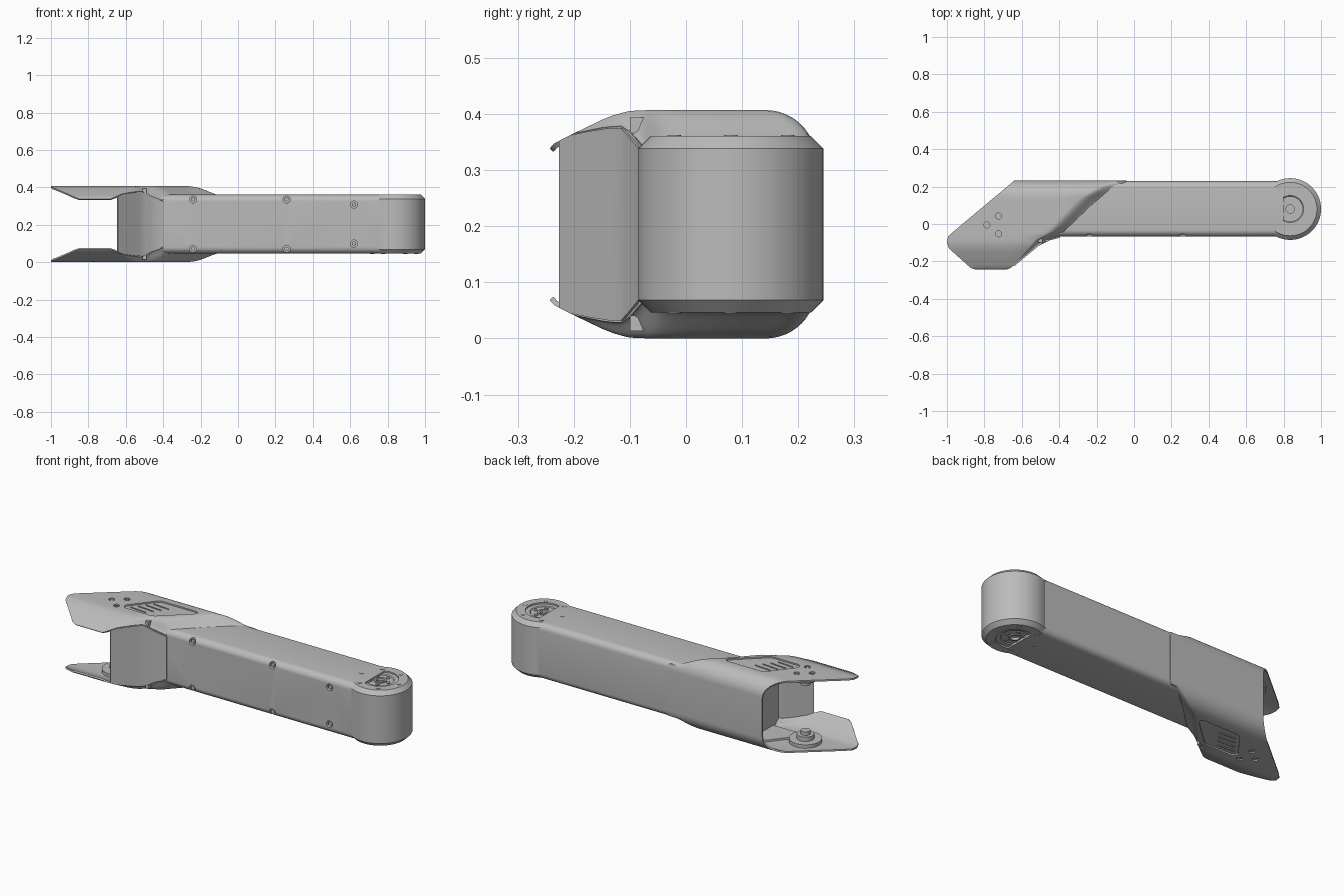
import bpy, bmesh, math
from mathutils import Matrix, Vector

if "Cube" in bpy.data.objects:
    bpy.data.objects.remove(bpy.data.objects["Cube"])

MID = 0.2035          # height of the symmetry plane; local z = 0
HUB = (0.835, 0.08)   # end joint axis
PIVOT = (-0.745, -0.005)

grey = bpy.data.materials.new("satin_grey")
grey.use_nodes = True
grey.diffuse_color = (0.5, 0.5, 0.5, 1)
grey.node_tree.nodes["Principled BSDF"].inputs["Base Color"].default_value = (0.5, 0.5, 0.5, 1)


def add(name, bm, thick=0, cutter=None, mirror=True):
    """Make an object, apply its modifiers and shade it."""
    mesh = bpy.data.meshes.new(name)
    bm.to_mesh(mesh)
    bm.free()
    mesh.materials.append(grey)
    ob = bpy.data.objects.new(name, mesh)
    ob.location.z = MID
    bpy.context.collection.objects.link(ob)
    if thick:
        m = ob.modifiers.new("thickness", 'SOLIDIFY')
        m.thickness, m.offset = thick, -1
    if cutter:
        m = ob.modifiers.new("cut", 'BOOLEAN')
        m.operation, m.object, m.solver = 'DIFFERENCE', cutter, 'EXACT'
    if mirror:
        m = ob.modifiers.new("mirror", 'MIRROR')
        m.use_axis = (False, False, True)
    bpy.context.view_layer.update()
    bpy.ops.object.select_all(action='DESELECT')
    ob.select_set(True)
    bpy.context.view_layer.objects.active = ob
    bpy.ops.object.convert(target='MESH')
    bpy.ops.object.shade_smooth_by_angle(angle=math.radians(32))
    if cutter:
        bpy.data.objects.remove(cutter)
    return ob


def cyl(bm, x, y, z, r, depth, axis='Z', seg=24):
    rot = Matrix.Rotation(math.pi / 2, 4, 'X') if axis == 'Y' else Matrix()
    bmesh.ops.create_cone(bm, cap_ends=True, segments=seg, radius1=r, radius2=r,
                          depth=depth, matrix=Matrix.Translation((x, y, z)) @ rot)


def box(bm, lo, hi):
    lo, hi = Vector(lo), Vector(hi)
    size = Matrix.Diagonal((*(hi - lo), 1))
    return bmesh.ops.create_cube(bm, size=1, matrix=Matrix.Translation((lo + hi) / 2) @ size)


def prism(bm, pts, z0, z1):
    face = bm.faces.new([bm.verts.new((x, y, z0)) for x, y in pts])
    out = bmesh.ops.extrude_face_region(bm, geom=[face])
    top = [v for v in out['geom'] if isinstance(v, bmesh.types.BMVert)]
    bmesh.ops.translate(bm, verts=top, vec=(0, 0, z1 - z0))
    bmesh.ops.recalc_face_normals(bm, faces=bm.faces)


def grid(bm, rows):
    vs = [[bm.verts.new(p) for p in row] for row in rows]
    for a, b in zip(vs, vs[1:]):
        for j in range(len(a) - 1):
            bm.faces.new((a[j], a[j + 1], b[j + 1], b[j]))


def lerp(table, y):
    for (y0, v0), (y1, v1) in zip(table, table[1:]):
        if y <= y1:
            return v0 + (v1 - v0) * max(0, (y - y0) / (y1 - y0))
    return table[-1][1]


# Fork cover outline, as functions of y
LEFT = [(-.243, -.85), (-.235, -.873), (-.13, -.99), (-.1, -1), (-.07, -.995),
        (-.04, -.965), (.232, -.64)]
RIGHT = [(-.243, -.68), (-.235, -.66), (-.218, -.64), (-.11, -.51), (-.08, -.45),
         (-.065, -.39), (-.04, -.35), (.13, -.16), (.2, -.08), (.232, -.04)]
TOP = [(-.243, .135), (-.235, .144), (-.2, .162), (-.15, .186), (-.125, .196),
       (-.1, .202), (-.065, .2035)]
BLEND = [(-.243, .005), (-.2, .01), (-.11, .04), (-.065, .1), (.13, .14), (.232, .1)]
DROP = [(-.2, 0), (-.11, .025), (-.065, .08), (-.04, .055)]


def edge_z(y, z):
    low = z - lerp(DROP, y)
    return max(low, min(z, .148)) if y > .1 else low


# Cover section: flared lip, flat top, rounded back corner, back wall
section = [(y, lerp(TOP, y)) for y in
           (-.243, -.239, -.235, -.218, -.2, -.175, -.15, -.13, -.115, -.1, -.085, -.07,
            -.055, -.04, -.01, .03, .07, .11)]
for i in range(13):
    a = math.pi / 2 * (1 - i / 12)
    section.append((.142 + .09 * math.cos(a), .1135 + .09 * math.sin(a)))
section.append((.232, 0))

rows = []
for y, z in section:
    xl, xr, w, ze = lerp(LEFT, y), lerp(RIGHT, y), lerp(BLEND, y), edge_z(y, z)
    row = [(xl + (xr - w - xl) * i / 5, y, z) for i in range(6)]
    for i in range(1, 9):
        t = i / 8
        s = t * t * (3 - 2 * t)
        row.append((xr - w + w * t, y, z + (ze - z) * s))
    rows.append(row)
shell = bmesh.new()
grid(shell, rows)

# Cutter for the access window and the three pivot screws
window = [(-.69, -.02), (-.685, -.043), (-.67, -.05), (-.51, -.05), (-.49, -.042),
          (-.335, .098), (-.33, .115), (-.345, .125), (-.56, .125), (-.58, .117)]
holes = [(PIVOT[0] + .042 * math.cos(a), PIVOT[1] + .055 * math.sin(a))
         for a in (math.pi / 3 * k for k in (1, 3, 5))]
bm = bmesh.new()
prism(bm, window, .17, .22)
for x, y in holes:
    cyl(bm, x, y, .195, .016, .05)
cutter = add("window_cutter", bm, mirror=False)
cutter.hide_render = True
add("fork_cover", shell, thick=.009, cutter=cutter)

# Recessed window panel with slanted ribs
bm = bmesh.new()
cx, cy = -.51, .04
prism(bm, [(cx + (x - cx) * 1.04, cy + (y - cy) * 1.04) for x, y in window], .184, .1955)
add("window_panel", bm)
bm = bmesh.new()
for i in range(4):
    x, y = -.66 + .025 * i, -.02 + .033 * i
    prism(bm, [(x, y), (x + .1, y - .008), (x + .1, y - .003), (x, y + .006)], .195, .2)
add("window_ribs", bm)

# Pivot bosses inside the fork
bm = bmesh.new()
cyl(bm, *PIVOT, .185, .085, .02, seg=40)
cyl(bm, *PIVOT, .165, .045, .03, seg=32)
cyl(bm, *PIVOT, .145, .025, .03)
for x, y in holes:
    cyl(bm, x, y, .197, .009, .008, seg=6)
add("pivot_boss", bm)

# Curved front wall of the fork
bm = bmesh.new()
wall = []
for y in (-.22, -.2, -.165, -.13, -.11, -.1, -.09, -.08, -.072, -.066):
    x, z = lerp(RIGHT, y) - .004, edge_z(y, lerp(TOP, y)) - .003
    wall.append([(x, y, 0), (x, y, z)])
grid(bm, wall)
bmesh.ops.reverse_faces(bm, faces=bm.faces)
add("fork_front_wall", bm, thick=-.008)

# Inner bulkhead closing the fork
bm = bmesh.new()
box(bm, (-.51, -.1, -.19), (-.49, .17, .19))
add("bulkhead", bm, mirror=False)

# Main beam with rounded long edges and screw pockets
bm = bmesh.new()
box(bm, (-.505, -.066, -.157), (.8, .229, .157))
long_edges = [e for e in bm.edges if abs(e.verts[0].co.x - e.verts[1].co.x) > 1]
bmesh.ops.bevel(bm, geom=long_edges, offset=.034, segments=6, profile=.5, affect='EDGES')
screws = [(-.24, .132), (.26, .132), (.62, .104)]
cut = bmesh.new()
for x, z in screws:
    for s in (-1, 1):
        cyl(cut, x, -.07, z * s, .019, .04, 'Y')
pockets = add("pocket_cutter", cut, mirror=False)
pockets.hide_render = True
add("beam", bm, cutter=pockets, mirror=False)
bm = bmesh.new()
for x, z in screws:
    cyl(bm, x, -.05, z, .012, .02, 'Y', seg=6)
add("beam_screws", bm)

# End joint: turned drum with a recessed hub
profile = [(0, .136), (.022, .136), (.022, .15), (.032, .15), (.032, .144), (.068, .144),
           (.072, .149), (.095, .149), (.095, .157), (.143, .157), (.165, .135), (.165, 0)]
bm = bmesh.new()
vs = [bm.verts.new((HUB[0] + r, HUB[1], z)) for r, z in profile]
es = [bm.edges.new(p) for p in zip(vs, vs[1:])]
bmesh.ops.spin(bm, geom=vs + es, cent=(*HUB, 0), axis=(0, 0, 1),
               angle=2 * math.pi, steps=72)
bmesh.ops.remove_doubles(bm, verts=bm.verts, dist=.0002)
bmesh.ops.recalc_face_normals(bm, faces=bm.faces)
add("end_drum", bm)

# Screws on the drum rim and hub
bm = bmesh.new()
for n, ring, r, z in ((6, .117, .012, .155), (5, .05, .01, .145)):
    for k in range(n):
        a = 2 * math.pi * k / n
        cyl(bm, HUB[0] + ring * math.cos(a), HUB[1] + ring * math.sin(a), z, r, .008, seg=16)
add("drum_screws", bm)
